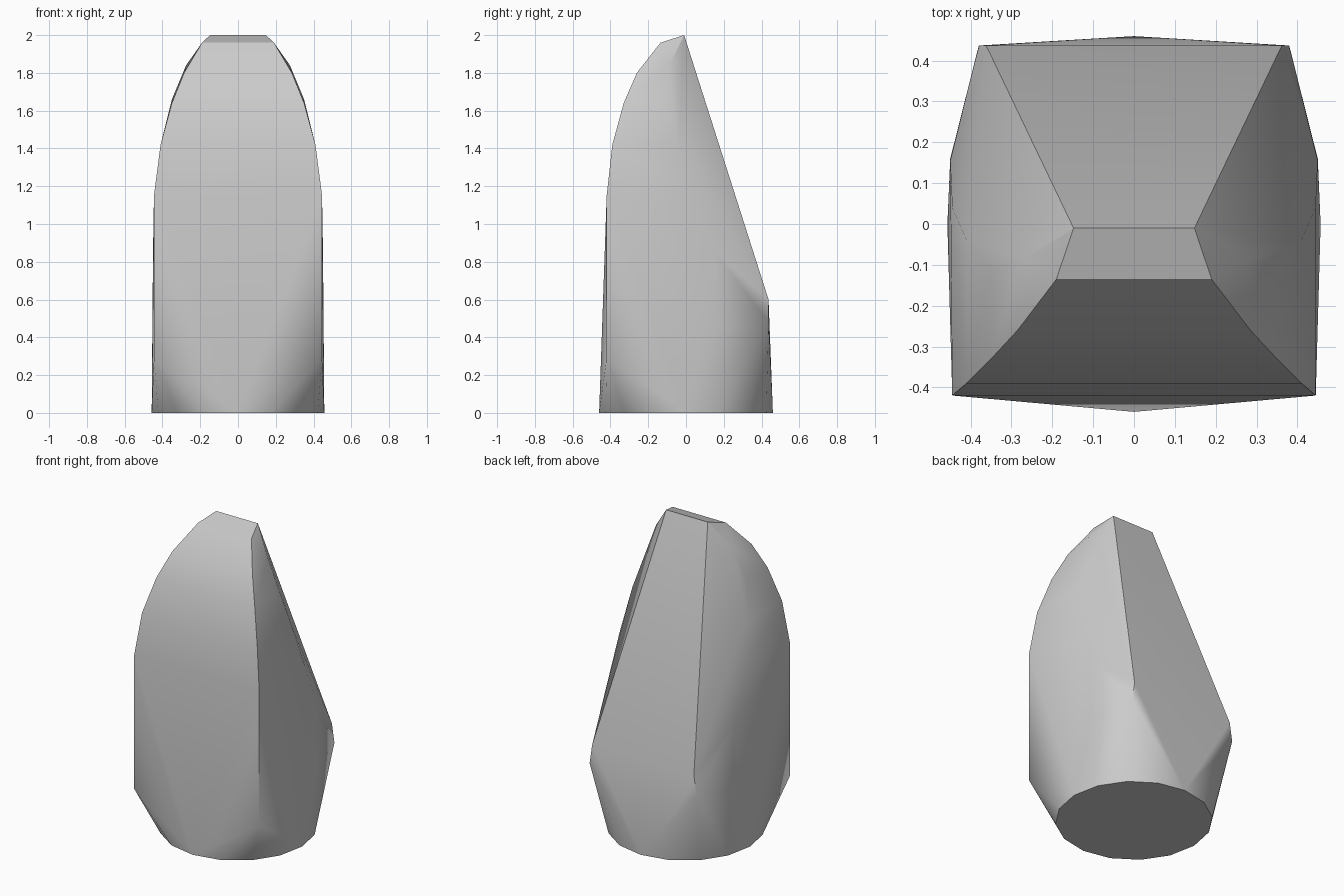
import bpy, bmesh, math

cube = bpy.data.objects.get("Cube")
if cube:
    bpy.data.objects.remove(cube, do_unlink=True)

# Plain grey stone
grey = bpy.data.materials.new("stone_grey")
grey.use_nodes = True
colour = (0.6, 0.6, 0.6, 1)
grey.diffuse_color = colour
grey.node_tree.nodes["Principled BSDF"].inputs["Base Color"].default_value = colour

# Corner points of one half, as (half width, depth, height)
front_edge = [(0.445, -0.42, 0.29), (0.445, -0.42, 1.15), (0.41, -0.39, 1.42),
              (0.35, -0.33, 1.64), (0.285, -0.26, 1.8), (0.19, -0.135, 1.96)]
side_ridge = [(0.275, -0.09, 1.84), (0.35, -0.11, 1.66), (0.41, -0.04, 1.42),
              (0.445, 0.04, 1.15), (0.45, 0.155, 0.85), (0.45, 0.16, 0.45)]
back_edge = [(0.148, -0.01, 2.0), (0.362, 0.437, 0.6), (0.38, 0.437, 0.48)]

bm = bmesh.new()
for x, y, z in front_edge + side_ridge + back_edge:
    for side in (-1, 1):
        bm.verts.new((side * x, y, z))

# Round foot
SIDES = 16
for i in range(SIDES):
    a = math.tau * i / SIDES
    bm.verts.new((0.457 * math.cos(a), 0.46 * math.sin(a), 0))

# Wrap the faceted skin around the corners
hull = bmesh.ops.convex_hull(bm, input=bm.verts[:])
loose = {v for v in hull["geom_interior"] + hull["geom_unused"]
         if isinstance(v, bmesh.types.BMVert) and not v.link_faces}
bmesh.ops.delete(bm, geom=list(loose), context="VERTS")
bmesh.ops.dissolve_limit(bm, angle_limit=math.radians(0.5),
                         verts=bm.verts[:], edges=bm.edges[:])
bmesh.ops.recalc_face_normals(bm, faces=bm.faces[:])

mesh = bpy.data.meshes.new("standing_stone")
bm.to_mesh(mesh)
bm.free()
mesh.materials.append(grey)
stone = bpy.data.objects.new("standing_stone", mesh)
bpy.context.collection.objects.link(stone)

# Soft faces, crisp main edges
bpy.ops.object.select_all(action="DESELECT")
stone.select_set(True)
bpy.context.view_layer.objects.active = stone
bpy.ops.object.shade_smooth_by_angle(angle=math.radians(30))
